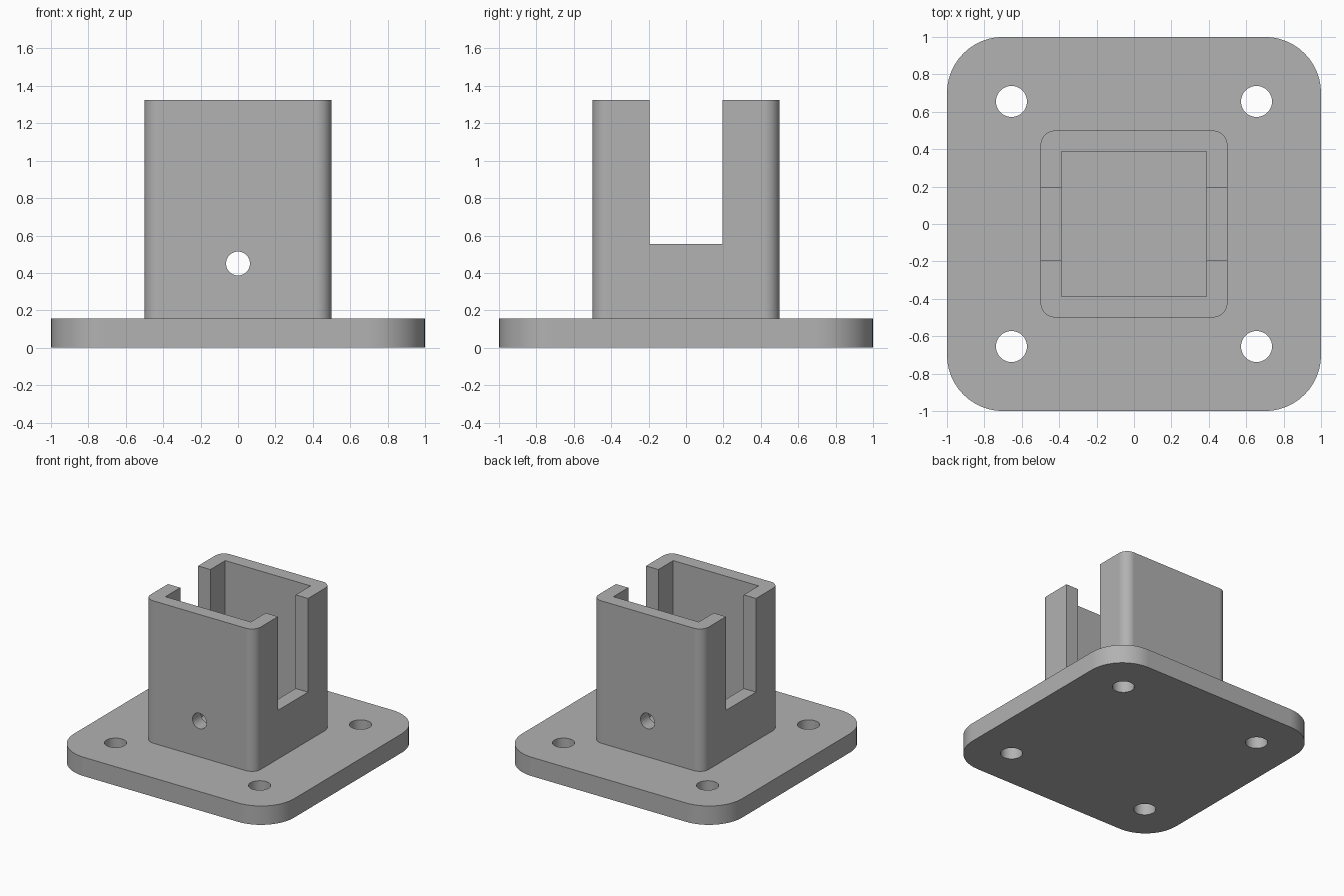
import bpy
import bmesh
from math import cos, sin, pi, radians

cube = bpy.data.objects.get("Cube")
if cube:
    bpy.data.objects.remove(cube, do_unlink=True)

# Material
gray = bpy.data.materials.new("plain_gray")
gray.use_nodes = True
color = (0.445, 0.445, 0.445, 1)
gray.diffuse_color = color
gray.node_tree.nodes["Principled BSDF"].inputs["Base Color"].default_value = color


def extrude_profile(name, points, z0, z1):
    """Closed prism from a counter-clockwise outline."""
    bm = bmesh.new()
    face = bm.faces.new([bm.verts.new((x, y, z0)) for x, y in points])
    top = bmesh.ops.extrude_face_region(bm, geom=[face])["geom"]
    verts = [v for v in top if isinstance(v, bmesh.types.BMVert)]
    bmesh.ops.translate(bm, verts=verts, vec=(0, 0, z1 - z0))
    bmesh.ops.recalc_face_normals(bm, faces=bm.faces)
    mesh = bpy.data.meshes.new(name)
    bm.to_mesh(mesh)
    bm.free()
    mesh.materials.append(gray)
    obj = bpy.data.objects.new(name, mesh)
    bpy.context.collection.objects.link(obj)
    return obj


def rounded_square(half, radius, steps=12):
    points = []
    for q, (sx, sy) in enumerate([(1, 1), (-1, 1), (-1, -1), (1, -1)]):
        for i in range(steps + 1):
            a = (q + i / steps) * pi / 2
            points.append((sx * (half - radius) + radius * cos(a),
                           sy * (half - radius) + radius * sin(a)))
    return points


def circle(radius, cx=0, cy=0, sides=48):
    return [(cx + radius * cos(2 * pi * i / sides),
             cy + radius * sin(2 * pi * i / sides)) for i in range(sides)]


def rectangle(hx, hy):
    return [(-hx, -hy), (hx, -hy), (hx, hy), (-hx, hy)]


def combine(target, tool, operation):
    """Apply a boolean and discard the tool."""
    tool.hide_render = True
    mod = target.modifiers.new("join_or_cut", 'BOOLEAN')
    mod.operation = operation
    mod.solver = 'EXACT'
    mod.object = tool
    bpy.context.view_layer.objects.active = target
    bpy.ops.object.modifier_apply(modifier=mod.name)
    bpy.data.objects.remove(tool, do_unlink=True)


# Mounting plate with the square post socket rising from it
plate_top, socket_top = 0.155, 1.325
bracket = extrude_profile("post_base_bracket", rounded_square(1, 0.3), 0, plate_top)
socket = extrude_profile("socket", rounded_square(0.5, 0.08), 0.05, socket_top)
combine(bracket, socket, 'UNION')

# Square cavity and the open slot through both side walls
combine(bracket, extrude_profile("cavity", rectangle(0.388, 0.388), plate_top, 1.5),
        'DIFFERENCE')
combine(bracket, extrude_profile("side_slot", rectangle(0.7, 0.195), 0.555, 1.5),
        'DIFFERENCE')

# Four bolt holes in the plate
for sx in (-1, 1):
    for sy in (-1, 1):
        hole = extrude_profile("bolt_hole", circle(0.083, 0.655 * sx, 0.655 * sy),
                               -0.1, 0.3)
        combine(bracket, hole, 'DIFFERENCE')

# Pin hole through the front and back walls
pin = extrude_profile("pin_hole", circle(0.064), -0.7, 0.7)
pin.rotation_euler.x = radians(90)
pin.location.z = 0.45
bpy.context.view_layer.update()
combine(bracket, pin, 'DIFFERENCE')

# Smooth rounded corners, crisp edges
bpy.ops.object.select_all(action='DESELECT')
bracket.select_set(True)
bpy.context.view_layer.objects.active = bracket
bpy.ops.object.shade_smooth_by_angle(angle=radians(30))
weighted = bracket.modifiers.new("even_shading", 'WEIGHTED_NORMAL')
weighted.keep_sharp = True
